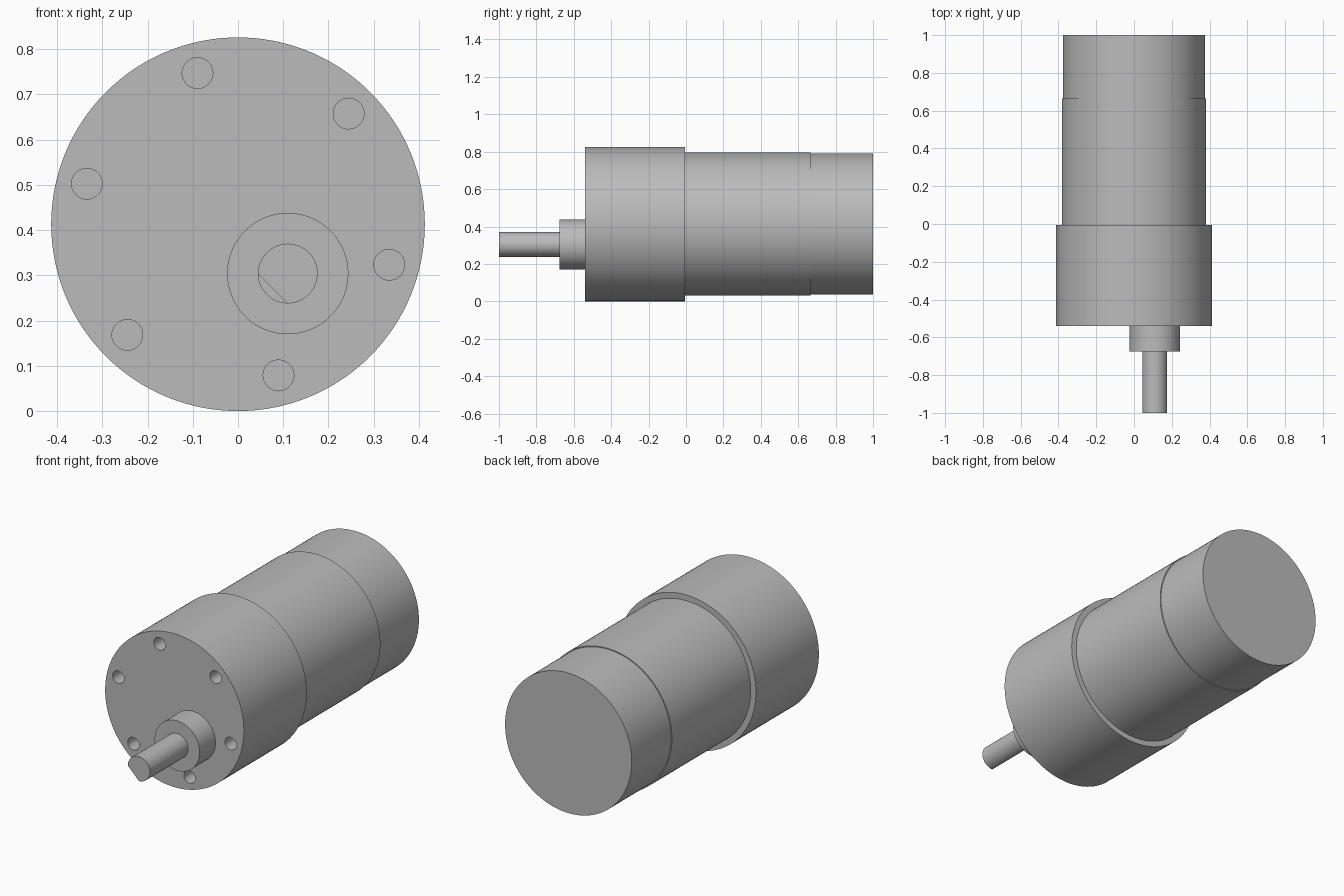
import bpy, math

if "Cube" in bpy.data.objects:
    bpy.data.objects.remove(bpy.data.objects["Cube"])

AXIS_Z = 0.413            # height of the motor axis
SHAFT_X, SHAFT_Z = 0.11, 0.304

metal = bpy.data.materials.new("grey metal")
metal.diffuse_color = (0.5, 0.5, 0.5, 1)
metal.use_nodes = True
metal.node_tree.nodes["Principled BSDF"].inputs["Base Color"].default_value = metal.diffuse_color


def activate(ob):
    bpy.ops.object.select_all(action='DESELECT')
    ob.select_set(True)
    bpy.context.view_layer.objects.active = ob


def cylinder(name, x, z, radius, y0, y1, sides=96):
    """Cylinder lying along y from y0 to y1."""
    bpy.ops.mesh.primitive_cylinder_add(
        vertices=sides, radius=radius, depth=y1 - y0,
        location=(x, (y0 + y1) / 2, z), rotation=(math.pi / 2, 0, 0))
    ob = bpy.context.object
    ob.name = name
    ob.data.materials.append(metal)
    return ob


def cut(ob, cutters):
    for c in cutters:
        mod = ob.modifiers.new("cut", 'BOOLEAN')
        mod.operation, mod.solver, mod.object = 'DIFFERENCE', 'EXACT', c
        activate(ob)
        bpy.ops.object.modifier_apply(modifier=mod.name)
        bpy.data.objects.remove(c)


# Main housing: gearbox, motor can and slightly narrower rear can
gearbox = cylinder("gearbox", 0, AXIS_Z, 0.413, -0.54, -0.005, 128)
motor_can = cylinder("motor_can", 0, AXIS_Z, 0.382, -0.005, 0.665, 128)
rear_can = cylinder("rear_can", 0, AXIS_Z, 0.377, 0.665, 1.0, 128)

# Six blind mounting holes in the gearbox face
holes = []
for i in range(6):
    a = math.radians(-15 + 60 * i)
    holes.append(cylinder("hole_cutter", 0.346 * math.cos(a),
                          AXIS_Z + 0.346 * math.sin(a), 0.034, -0.6, -0.43, 32))
cut(gearbox, holes)

# Offset boss and output shaft
boss = cylinder("shaft_boss", SHAFT_X, SHAFT_Z, 0.134, -0.675, -0.54)
shaft = cylinder("output_shaft", SHAFT_X, SHAFT_Z, 0.066, -1.0, -0.675, 64)

# Flat on the lower left of the shaft
d = 0.066 / math.sqrt(2) + 0.1
s = d / math.sqrt(2)
bpy.ops.mesh.primitive_cube_add(size=1, location=(SHAFT_X - s, -0.92, SHAFT_Z - s),
                                rotation=(0, math.radians(45), 0))
flat = bpy.context.object
flat.scale = (0.2, 0.376, 0.2)
bpy.context.view_layer.update()
cut(shaft, [flat])

# Smooth round walls, sharp rims
for ob in (gearbox, motor_can, rear_can, boss, shaft):
    activate(ob)
    bpy.ops.object.shade_smooth_by_angle(angle=math.radians(30))
